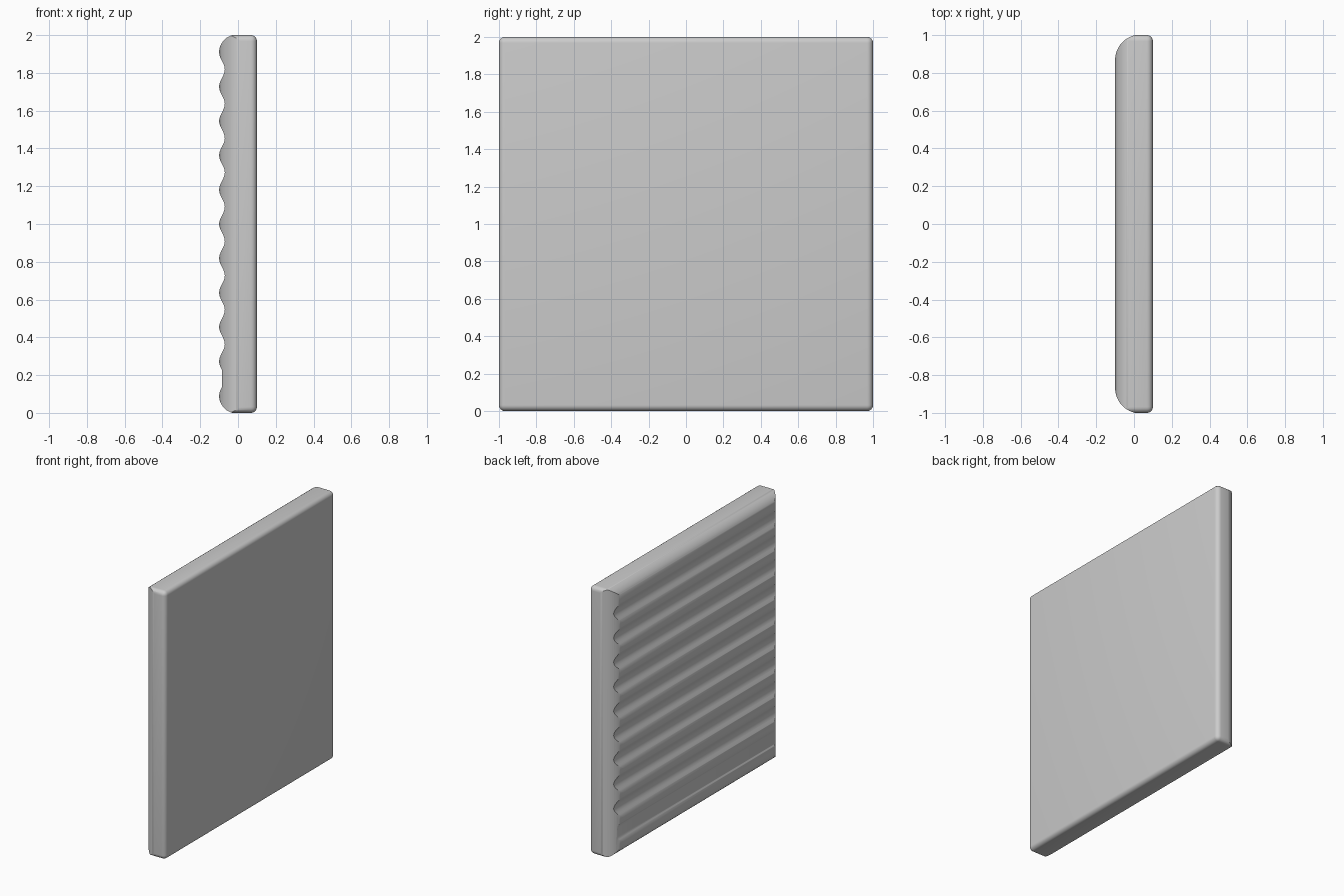
import bpy, bmesh
from math import sin, cos, pi

cube = bpy.data.objects.get("Cube")
if cube:
    bpy.data.objects.remove(cube, do_unlink=True)

FACE = -0.1          # x of the ridge crests
RIDGES = 11
PITCH = 2 / RIDGES
DEPTH = 0.03
OVER = 0.003         # slight overshoot so the solids cross cleanly


def make_object(name, bm):
    bmesh.ops.recalc_face_normals(bm, faces=bm.faces)
    mesh = bpy.data.meshes.new(name)
    bm.to_mesh(mesh)
    bm.free()
    obj = bpy.data.objects.new(name, mesh)
    bpy.context.collection.objects.link(obj)
    return obj


def prism(name, profile, place, direction):
    """Extrude a closed 2D profile; place maps each point into space."""
    bm = bmesh.new()
    face = bm.faces.new([bm.verts.new(place(*p)) for p in profile])
    result = bmesh.ops.extrude_face_region(bm, geom=[face])
    moved = [v for v in result["geom"] if isinstance(v, bmesh.types.BMVert)]
    bmesh.ops.translate(bm, verts=moved, vec=direction)
    return make_object(name, bm)


def quarter(radius, edge, side, steps=14):
    """Rounded shoulder from the ridge face out to the given edge."""
    return [(FACE + radius * (1 - cos(a)), edge + side * radius * (sin(a) - 1))
            for a in (pi / 2 * i / steps for i in range(steps + 1))]


# Rounded slab
bm = bmesh.new()
bmesh.ops.create_cube(bm, size=1)
bmesh.ops.scale(bm, vec=(0.4, 2, 2), verts=bm.verts)
bmesh.ops.translate(bm, vec=(-0.1, 0, 1), verts=bm.verts)
bmesh.ops.bevel(bm, geom=bm.edges[:], offset=0.032, segments=6,
                profile=0.5, affect='EDGES')
panel = make_object("ribbed_panel", bm)

# Ridged profile, with a shallow flat groove above the lowest ridge
r = PITCH / 2 + OVER
wave = []
steps = 16 * (RIDGES - 1)
for i in range(1, steps):
    t = i / 16
    x = FACE + DEPTH * (1 - cos(2 * pi * t)) / 2
    if t < 1:
        x = min(x, FACE + 0.015)
    wave.append((x, PITCH * (t + 0.5)))
bottom = quarter(r, -OVER, -1)[::-1]
top = quarter(r, 2 + OVER, 1)
ridge_profile = bottom + wave + top + [(0.3, 2 + OVER), (0.3, -OVER)]
ridges = prism("ridge_cutter", ridge_profile,
               lambda x, z: (x, -1.2, z), (0, 2.4, 0))

# Rounded shoulders along the two upright sides
side_r = 0.135
side_profile = (quarter(side_r, -1 - OVER, -1)[::-1] + quarter(side_r, 1 + OVER, 1)
                + [(0.3, 1 + OVER), (0.3, -1 - OVER)])
sides = prism("side_cutter", side_profile,
              lambda x, y: (x, y, -0.2), (0, 0, 2.4))

# Keep the volume shared by all three solids
bpy.context.view_layer.objects.active = panel
panel.select_set(True)
for cutter in (ridges, sides):
    cutter.hide_render = True
    mod = panel.modifiers.new("shape", 'BOOLEAN')
    mod.operation = 'INTERSECT'
    mod.solver = 'EXACT'
    mod.object = cutter
    bpy.ops.object.modifier_apply(modifier=mod.name)
    bpy.data.objects.remove(cutter, do_unlink=True)

bpy.ops.object.shade_smooth_by_angle(angle=pi / 6)
